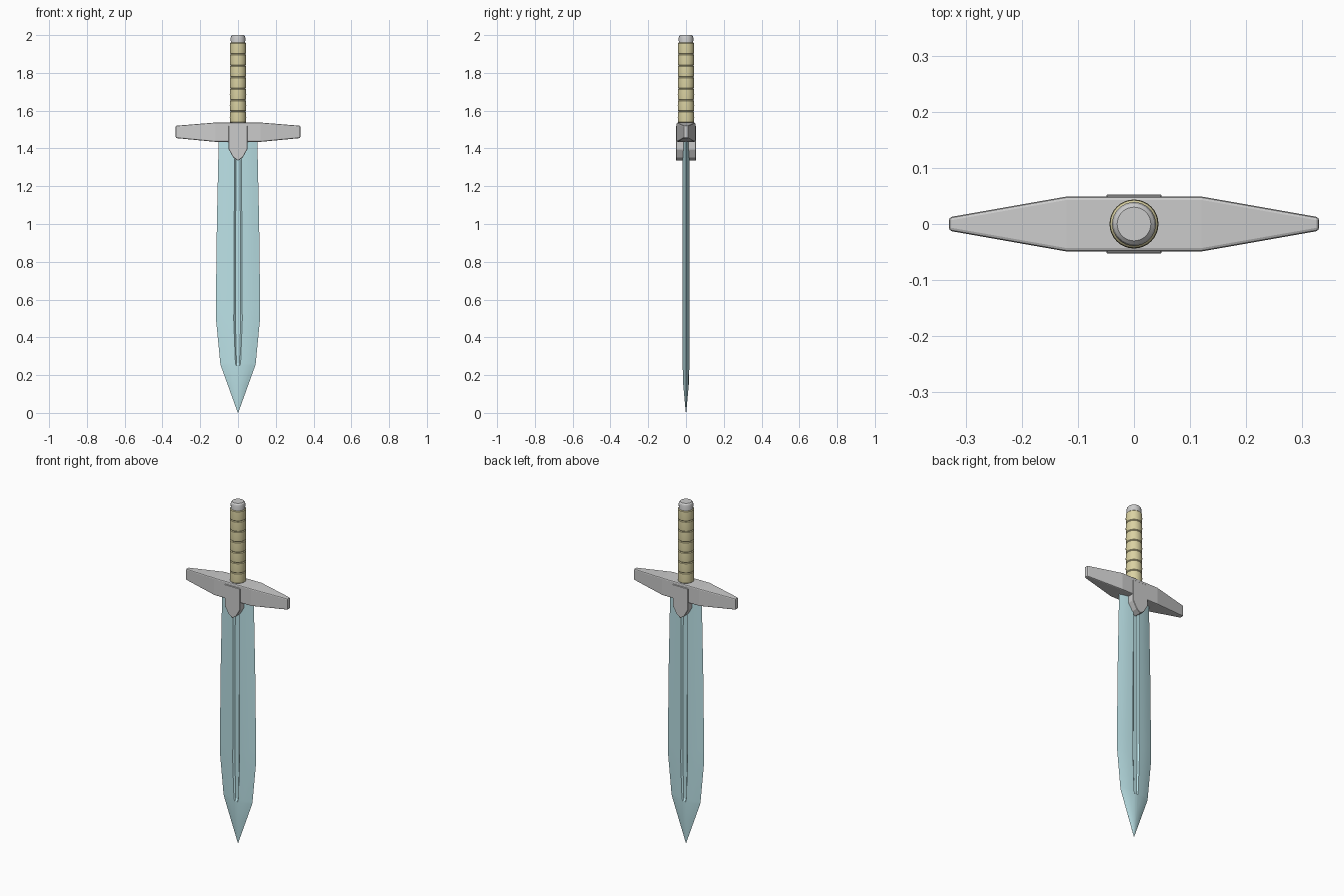
import bpy, bmesh, math

if "Cube" in bpy.data.objects:
    bpy.data.objects.remove(bpy.data.objects["Cube"])


def finish(name, verts, faces, color=None, smooth=None):
    me = bpy.data.meshes.new(name)
    me.from_pydata(verts, [], faces)
    bm = bmesh.new()
    bm.from_mesh(me)
    bmesh.ops.recalc_face_normals(bm, faces=bm.faces)
    bm.to_mesh(me)
    bm.free()
    ob = bpy.data.objects.new(name, me)
    bpy.context.collection.objects.link(ob)
    if color:
        mat = bpy.data.materials.new(name + "_colour")
        mat.diffuse_color = (*color, 1)
        mat.use_nodes = True
        mat.node_tree.nodes["Principled BSDF"].inputs["Base Color"].default_value = mat.diffuse_color
        me.materials.append(mat)
    if smooth:
        bpy.ops.object.select_all(action='DESELECT')
        bpy.context.view_layer.objects.active = ob
        ob.select_set(True)
        bpy.ops.object.shade_smooth_by_angle(angle=math.radians(smooth))
    return ob


def loft(name, rings, **kw):
    # Skin a list of equal-length closed rings and cap both ends
    n = len(rings[0])
    verts = [p for r in rings for p in r]
    faces = [(i * n + j, i * n + (j + 1) % n, (i + 1) * n + (j + 1) % n, (i + 1) * n + j)
             for i in range(len(rings) - 1) for j in range(n)]
    faces += [tuple(range(n)), tuple(range(len(verts) - n, len(verts)))]
    return finish(name, verts, faces, **kw)


def lathe(name, profile, sides=32, **kw):
    ang = [2 * math.pi * k / sides for k in range(sides)]
    return loft(name, [[(r * math.cos(a), r * math.sin(a), z) for a in ang]
                       for r, z in profile], **kw)


def bevel(ob, width, segments=1):
    m = ob.modifiers.new("bevel", 'BEVEL')
    m.width, m.segments = width, segments


# Blade: lens section with a recessed fuller on both faces
def blade_ring(z, w, t, f, depth):
    g = f * 0.6
    half = []
    for x in (-0.75 * w, -0.45 * w, -f, -g, g, f, 0.45 * w, 0.75 * w):
        y = t * (1 - (x / w) ** 2)
        half.append((x, y - depth if abs(x) <= g * 1.01 else y))
    return ([(-w, 0, z)] + [(x, -y, z) for x, y in half] +
            [(w, 0, z)] + [(x, y, z) for x, y in reversed(half)])


# height, half width, half thickness, fuller half width, fuller depth
rows = [(0.00, 0.001, 0.001, 0.0002, 0), (0.15, 0.055, 0.015, 0.008, 0),
        (0.25, 0.091, 0.018, 0.010, 0), (0.265, 0.094, 0.018, 0.014, 0.008),
        (0.50, 0.117, 0.018, 0.023, 0.009), (0.58, 0.117, 0.018, 0.021, 0.009),
        (1.00, 0.112, 0.018, 0.020, 0.009), (1.46, 0.102, 0.018, 0.019, 0.009)]
loft("blade", [blade_ring(*r) for r in rows], color=(0.50, 0.76, 0.80), smooth=25)

# Crossguard tapering to both ends
stations = [(-0.33, 0.012, 1.455, 1.52), (-0.12, 0.049, 1.435, 1.537),
            (0.12, 0.049, 1.435, 1.537), (0.33, 0.012, 1.455, 1.52)]
guard = loft("crossguard", [[(x, -h, a), (x, h, a), (x, h, b), (x, -h, b)]
                            for x, h, a, b in stations])
bevel(guard, 0.006, 2)

# Pointed block at the centre of the guard, overlapping the blade
outline = [(-0.049, 1.52), (-0.049, 1.395), (-0.025, 1.352), (0, 1.335),
           (0.025, 1.352), (0.049, 1.395), (0.049, 1.52)]
block = loft("guard_block", [[(x, y, z) for x, z in outline] for y in (-0.053, 0.053)])
bevel(block, 0.002)

# Wrapped grip with seven bands separated by grooves
profile = []
for i in range(7):
    z = 1.535 + i * 0.0607
    profile += [(0.039, z), (0.0425, z + 0.004), (0.0437, z + 0.03), (0.0425, z + 0.0567)]
profile.append((0.039, 1.96))
lathe("grip", profile, color=(0.70, 0.64, 0.36), smooth=30)

# Pommel cap
lathe("pommel", [(0.037, 1.93), (0.039, 1.985), (0.036, 1.994), (0.03, 2.0)], smooth=25)
